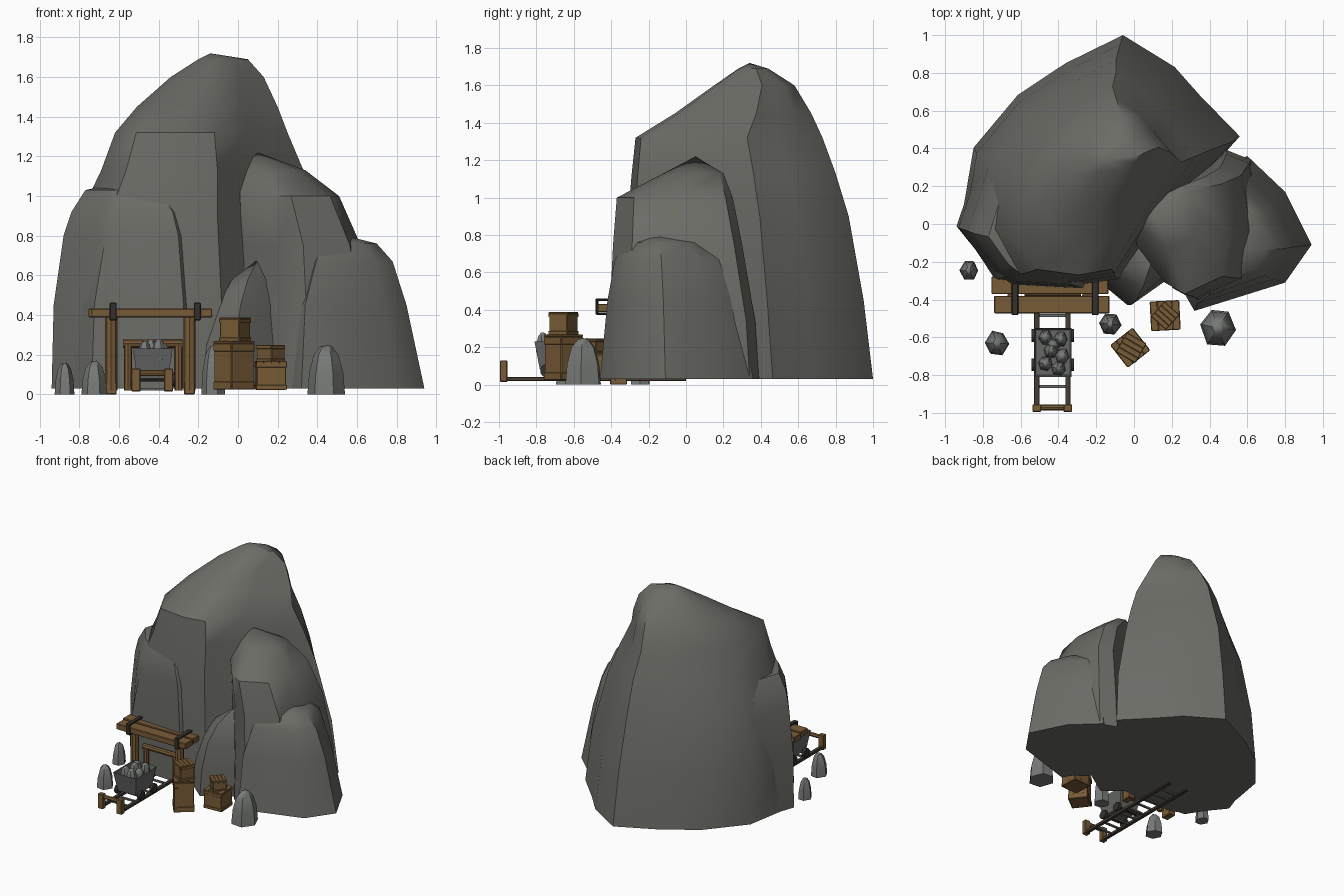
import bpy, bmesh, math, random
from mathutils import Matrix, Vector

random.seed(4)
if "Cube" in bpy.data.objects:
    bpy.data.objects.remove(bpy.data.objects["Cube"])


def material(name, rgb):
    m = bpy.data.materials.new(name)
    m.use_nodes = True
    m.diffuse_color = (*rgb, 1)
    m.node_tree.nodes["Principled BSDF"].inputs["Base Color"].default_value = (*rgb, 1)
    return m


STONE = material("mountain grey", (0.15, 0.15, 0.135))
PEBBLE = material("boulder grey", (0.18, 0.19, 0.18))
WOOD = material("brown wood", (0.19, 0.105, 0.038))
IRON = material("dark iron", (0.035, 0.03, 0.026))
RAIL = material("rail brown", (0.06, 0.048, 0.036))
STEEL = material("cart grey", (0.13, 0.135, 0.13))


def finish(name, bm, mat, smooth=None):
    bmesh.ops.recalc_face_normals(bm, faces=bm.faces)
    me = bpy.data.meshes.new(name)
    bm.to_mesh(me)
    bm.free()
    me.materials.append(mat)
    ob = bpy.data.objects.new(name, me)
    bpy.context.collection.objects.link(ob)
    if smooth:
        bpy.ops.object.select_all(action='DESELECT')
        ob.select_set(True)
        bpy.context.view_layer.objects.active = ob
        bpy.ops.object.shade_smooth_by_angle(angle=math.radians(smooth))
    return ob


def box(name, loc, size, mat, turn=0, bevel=0.004):
    bm = bmesh.new()
    bmesh.ops.create_cube(bm, size=1)
    bmesh.ops.scale(bm, vec=size, verts=bm.verts)
    if bevel:
        bmesh.ops.bevel(bm, geom=bm.edges[:], offset=bevel, segments=1, affect='EDGES')
    bm.transform(Matrix.Translation(loc) @ Matrix.Rotation(math.radians(turn), 4, 'Z'))
    return finish(name, bm, mat)


def rod(name, a, b, radius, mat, sides=8):
    a, b = Vector(a), Vector(b)
    bm = bmesh.new()
    bmesh.ops.create_cone(bm, cap_ends=True, segments=sides, radius1=radius,
                          radius2=radius, depth=(b - a).length)
    spin = (b - a).to_track_quat('Z', 'Y').to_matrix().to_4x4()
    bm.transform(Matrix.Translation((a + b) / 2) @ spin)
    return finish(name, bm, mat, 40)


def rock(name, outline, levels, peak, mat=STONE):
    """Loft a plan outline through levels of (z, x0, x1, y0, y1) up to a peak."""
    xs, ys = zip(*outline)
    lx, ly = min(xs), min(ys)
    w, d = max(xs) - lx, max(ys) - ly
    bm = bmesh.new()
    rings = [[bm.verts.new((x0 + (x1 - x0) * (x - lx) / w,
                            y0 + (y1 - y0) * (y - ly) / d, z)) for x, y in outline]
             for z, x0, x1, y0, y1 in levels]
    n = len(outline)
    bm.faces.new(rings[0])
    for low, high in zip(rings, rings[1:]):
        for i in range(n):
            j = (i + 1) % n
            bm.faces.new((low[i], low[j], high[j], high[i]))
    top = bm.verts.new(peak)
    for i in range(n):
        bm.faces.new((rings[-1][i], rings[-1][(i + 1) % n], top))
    return finish(name, bm, mat, 42)


# Mountain masses
rock("main_peak",
     [(-.9, -.02), (-.72, -.3), (-.35, -.34), (-.06, -.3), (.2, .05), (.56, .46),
      (.35, .68), (.22, .83), (-.05, 1), (-.35, .85), (-.6, .68), (-.83, .4)],
     [(.03, -.92, .56, -.33, 1), (.45, -.9, .52, -.33, .95), (.9, -.8, .41, -.31, .87),
      (1.13, -.69, .33, -.29, .8), (1.32, -.62, .25, -.27, .73), (1.45, -.51, .2, -.06, .67),
      (1.6, -.34, .13, .15, .58), (1.69, -.2, .05, .28, .44)], (-.14, .34, 1.72))
rock("left_shoulder",
     [(-.94, -.02), (-.76, -.25), (-.66, -.32), (-.3, -.34), (-.1, 0), (-.3, .4), (-.8, .4)],
     [(.03, -.94, -.05, -.34, .42), (.45, -.93, -.07, -.34, .4), (.8, -.88, -.12, -.33, .35),
      (.92, -.84, -.17, -.32, .3), (1.03, -.77, -.28, -.27, .2)], (-.57, -.02, 1.075))
rock("right_peak",
     [(0, -.08), (.2, -.34), (.34, -.42), (.6, -.3), (.66, 0), (.6, .34), (.48, .39), (.2, .22)],
     [(.03, 0, .68, -.42, .39), (.34, .01, .67, -.41, .37), (.75, .02, .62, -.39, .3),
      (1.0, .01, .51, -.37, .25), (1.13, .01, .34, -.12, .2)], (.1, .05, 1.22))
rock("right_shoulder",
     [(.2, -.25), (.32, -.46), (.8, -.31), (.94, -.11), (.8, .17), (.6, .36), (.25, .2)],
     [(.03, .2, .94, -.46, .36), (.45, .24, .85, -.42, .28), (.67, .32, .78, -.38, .2),
      (.76, .38, .7, -.31, .1)], (.5, -.14, .81))
rock("front_lump",
     [(-.18, -.3), (-.03, -.43), (.22, -.26), (.35, -.1), (.1, 0), (-.15, -.1)],
     [(.03, -.19, .36, -.43, 0), (.25, -.16, .35, -.43, 0), (.45, -.1, .3, -.4, 0),
      (.58, -.03, .25, -.33, -.02)], (.1, -.18, .68))


# Loose boulders
def boulder(name, x, y, rx, ry, h, base=0.0, turn=0):
    ring = [(math.cos(a + turn) * random.uniform(.82, 1), math.sin(a + turn) * random.uniform(.82, 1))
            for a in (i * math.tau / 6 for i in range(6))]
    steps = [(0, 1), (.45, .9), (.8, .65), (.96, .32)]
    levels = [(base + t * h, x - rx * s, x + rx * s, y - ry * s, y + ry * s) for t, s in steps]
    rock(name, ring, levels, (x + rx * .2, y, base + h), PEBBLE)


for i, spec in enumerate([(-.875, -.245, .05, .05, .16), (-.725, -.63, .065, .065, .17),
                          (-.125, -.53, .06, .055, .25), (.445, -.55, .095, .095, .25)]):
    boulder(f"boulder_{i + 1}", *spec, turn=i)

# Mine entrance: outer posts, roof planks, straps and inner frame
for side, x in (("right", -.64), ("left", -.245)):
    rod(f"{side}_entrance_post", (x, -.38, .02), (x, -.38, .4), .031, WOOD)
    box(f"{side}_post_foot", (x, -.36, .03), (.055, .09, .06), WOOD)
for side, x in (("right", -.63), ("left", -.205)):
    for z in (.38, .455):
        box(f"{side}_roof_strap", (x, -.375, z), (.036, .21, .014), IRON)
    for y in (-.476, -.272):
        box(f"{side}_strap_end", (x, y, .417), (.036, .014, .088), IRON)
for name, x, y, w in (("rear", -.445, -.325, .62), ("front", -.435, -.427, .61)):
    box(f"{name}_roof_plank", (x, y, .41), (w, .092, .045), WOOD)
for side, x in (("right", -.555), ("left", -.3)):
    rod(f"{side}_inner_post", (x, -.36, .02), (x, -.36, .25), .02, WOOD)
rod("inner_lintel", (-.58, -.36, .255), (-.28, -.36, .255), .021, WOOD)

# Track with end stop
for side, x in (("right", -.515), ("left", -.35)):
    box(f"{side}_rail", (x, -.49, .03), (.027, .98, .022), RAIL, bevel=.002)
    box(f"{side}_stop_post", (x, -.975, .072), (.046, .04, .115), WOOD)
rod("stop_bar", (-.53, -.972, .107), (-.33, -.972, .107), .016, WOOD)
for i in range(9):
    box("track_tie", (-.4325, -.86 + i * .094, .026), (.15, .016, .012), STEEL, bevel=0)

# Ore cart: flared hollow tub
bm = bmesh.new()
bmesh.ops.create_cube(bm, size=1)
for v in bm.verts:
    flare = 1 if v.co.z > 0 else .78
    v.co = Vector((-.43 + v.co.x * .2 * flare, -.68 + v.co.y * .26 * flare,
                   .155 + v.co.z * .15))
lid = max(bm.faces, key=lambda f: f.calc_center_median().z)
bmesh.ops.inset_region(bm, faces=[lid], thickness=.014)
bmesh.ops.translate(bm, vec=(0, 0, -.05), verts=lid.verts)
finish("cart_tub", bm, STEEL)
for y in (-.59, -.745):
    rod("cart_axle", (-.53, y, .075), (-.33, y, .075), .01, IRON)
    for x in (-.53, -.33):
        rod("cart_wheel", (x - .012, y, .075), (x + .012, y, .075), .036, IRON, 10)
for i, (x, y) in enumerate([(-.47, -.6), (-.39, -.61), (-.44, -.67), (-.38, -.7),
                            (-.47, -.74), (-.4, -.765), (-.43, -.64)]):
    boulder("ore_lump", x, y, .038, .038, .085 + .01 * (i % 3), .175, i)


# Crates with raised boards on every side
def crate(name, x, y, z, side, height, turn):
    box(name, (x, y, z + height / 2), (side * .96, side * .96, height * .97), WOOD, turn)
    rot = Matrix.Rotation(math.radians(turn), 3, 'Z')
    for k in range(4):
        off = rot @ Vector(((k - 1.5) * side * .25, 0, 0))
        box(f"{name}_lid_board", (x + off.x, y + off.y, z + height - .003),
            (side * .235, side, .012), WOOD, turn, .002)
    for k in range(4):
        spin = turn + 90 * k
        out = Matrix.Rotation(math.radians(spin), 3, 'Z') @ Vector((side * .48, 0, 0))
        for level in (.1, .88):
            box(f"{name}_side_board", (x + out.x, y + out.y, z + height * level),
                (.008, side * .96, height * .16), WOOD, spin, .002)


crate("tall_crate", -.02, -.655, .02, .15, .245, 38)
crate("small_crate", -.015, -.655, .265, .118, .12, 60)
crate("low_crate", .165, -.485, .02, .155, .145, 3)
crate("tilted_crate", .165, -.485, .165, .105, .08, 48)
